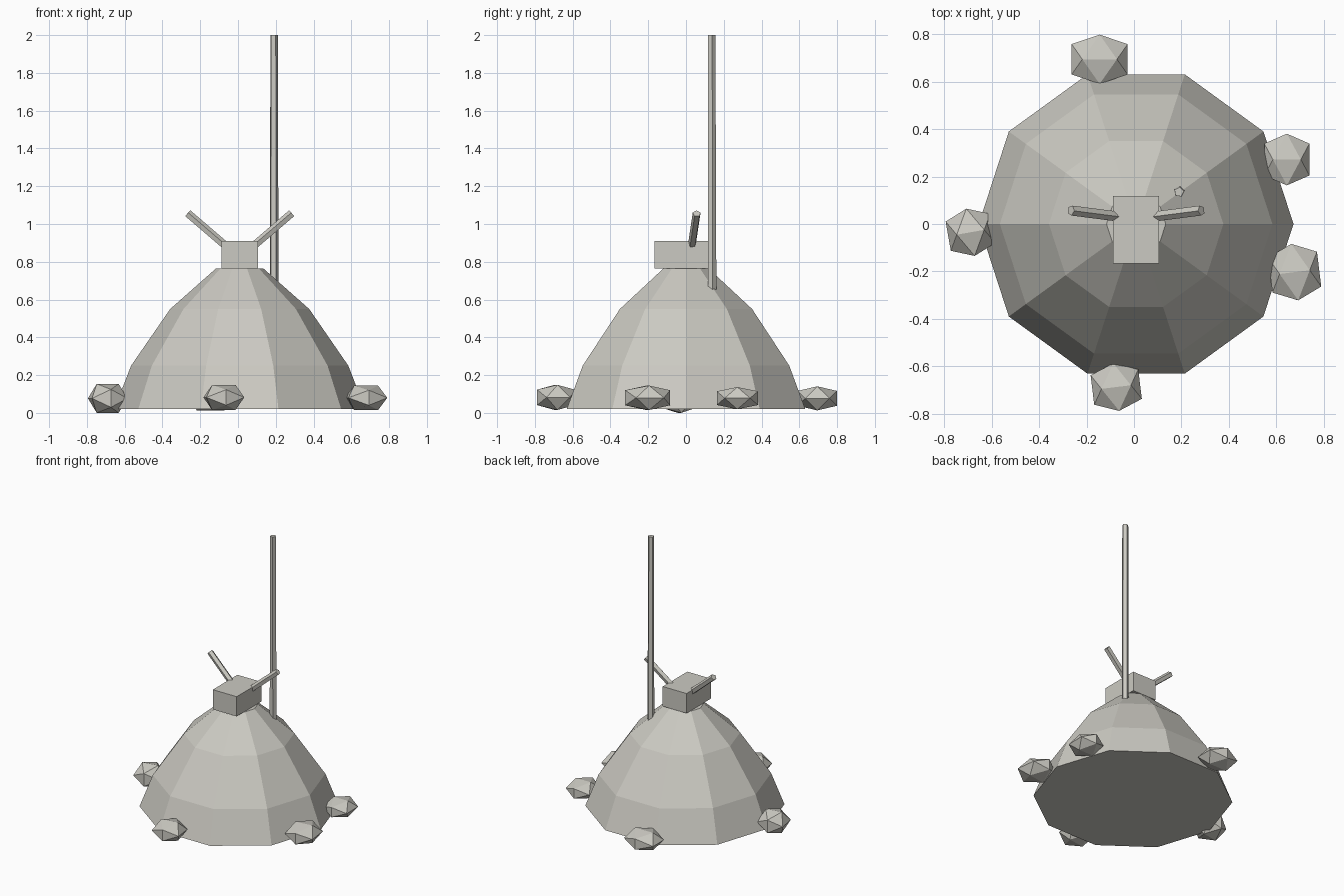
import bpy, bmesh
from math import cos, sin, pi, radians
from mathutils import Vector, Matrix

old = bpy.data.objects.get("Cube")
if old:
    bpy.data.objects.remove(old, do_unlink=True)

# Single warm grey stone colour
GREY = (0.60, 0.59, 0.54, 1.0)
stone = bpy.data.materials.new("warm_grey")
stone.use_nodes = True
stone.diffuse_color = GREY
stone.node_tree.nodes["Principled BSDF"].inputs["Base Color"].default_value = GREY


def finish(name, bm):
    """Turn a bmesh into a flat-shaded object."""
    bmesh.ops.recalc_face_normals(bm, faces=bm.faces)
    mesh = bpy.data.meshes.new(name)
    bm.to_mesh(mesh)
    bm.free()
    mesh.materials.append(stone)
    obj = bpy.data.objects.new(name, mesh)
    bpy.context.collection.objects.link(obj)
    return obj


def rod(name, start, end, r_start, r_end, spin=0.0):
    """Five-sided rod between two points."""
    start, end = Vector(start), Vector(end)
    axis = end - start
    turn = axis.to_track_quat("Z", "Y").to_matrix().to_4x4()
    place = Matrix.Translation((start + end) / 2) @ turn @ Matrix.Rotation(spin, 4, "Z")
    bm = bmesh.new()
    bmesh.ops.create_cone(bm, cap_ends=True, segments=5, radius1=r_start,
                          radius2=r_end, depth=axis.length, matrix=place)
    return finish(name, bm)


CX = 0.009  # middle axis of the dome and the head

# Ten-sided dome, lofted from a profile of (radius, height)
bm = bmesh.new()
SIDES = 10
rings = []
for r, z in [(0.664, 0.02), (0.575, 0.25), (0.368, 0.55), (0.125, 0.765)]:
    rings.append([bm.verts.new((CX + r * cos(2 * pi * i / SIDES),
                                r * sin(2 * pi * i / SIDES), z)) for i in range(SIDES)])
for low, high in zip(rings, rings[1:]):
    for i in range(SIDES):
        j = (i + 1) % SIDES
        bm.faces.new((low[i], low[j], high[j], high[i]))
bm.faces.new(rings[0])
bm.faces.new(rings[-1])
finish("dome", bm)

# Box head on top
bm = bmesh.new()
bmesh.ops.create_cube(bm, size=1.0, matrix=Matrix.Translation((CX, -0.024, 0.838))
                      @ Matrix.Diagonal((0.194, 0.286, 0.145, 1)))
finish("head_box", bm)

# Two short horns leaning outward
for side, name in ((1, "left_horn"), (-1, "right_horn")):
    rod(name, (CX + side * 0.08, 0.032, 0.888),
        (CX + side * 0.275, 0.057, 1.055), 0.022, 0.022)

# Tall mast behind the head
rod("mast", (0.191, 0.137, 0.65), (0.19, 0.135, 2.0), 0.024, 0.021, spin=pi / 2)

# Rocks round the foot: squashed icosahedra resting edge-up
ROCKS = [  # centre, scale, turn in degrees
    ((-0.145, 0.695, 0.077), (0.139, 0.122, 0.075), 0),
    ((0.645, 0.272, 0.078), (0.112, 0.128, 0.069), 0),
    ((0.678, -0.203, 0.080), (0.122, 0.141, 0.076), 7),
    ((-0.075, -0.688, 0.082), (0.119, 0.119, 0.078), 7),
    ((-0.690, -0.035, 0.077), (0.112, 0.119, 0.090), 10),
]
for n, (centre, scale, turn) in enumerate(ROCKS, 1):
    bm = bmesh.new()
    bmesh.ops.create_icosphere(bm, subdivisions=1, radius=1.0)
    place = (Matrix.Translation(centre) @ Matrix.Rotation(radians(turn), 4, "Z")
             @ Matrix.Diagonal((*scale, 1)) @ Matrix.Rotation(radians(-31.7), 4, "Y"))
    bm.transform(place)
    finish(f"rock_{n}", bm)
